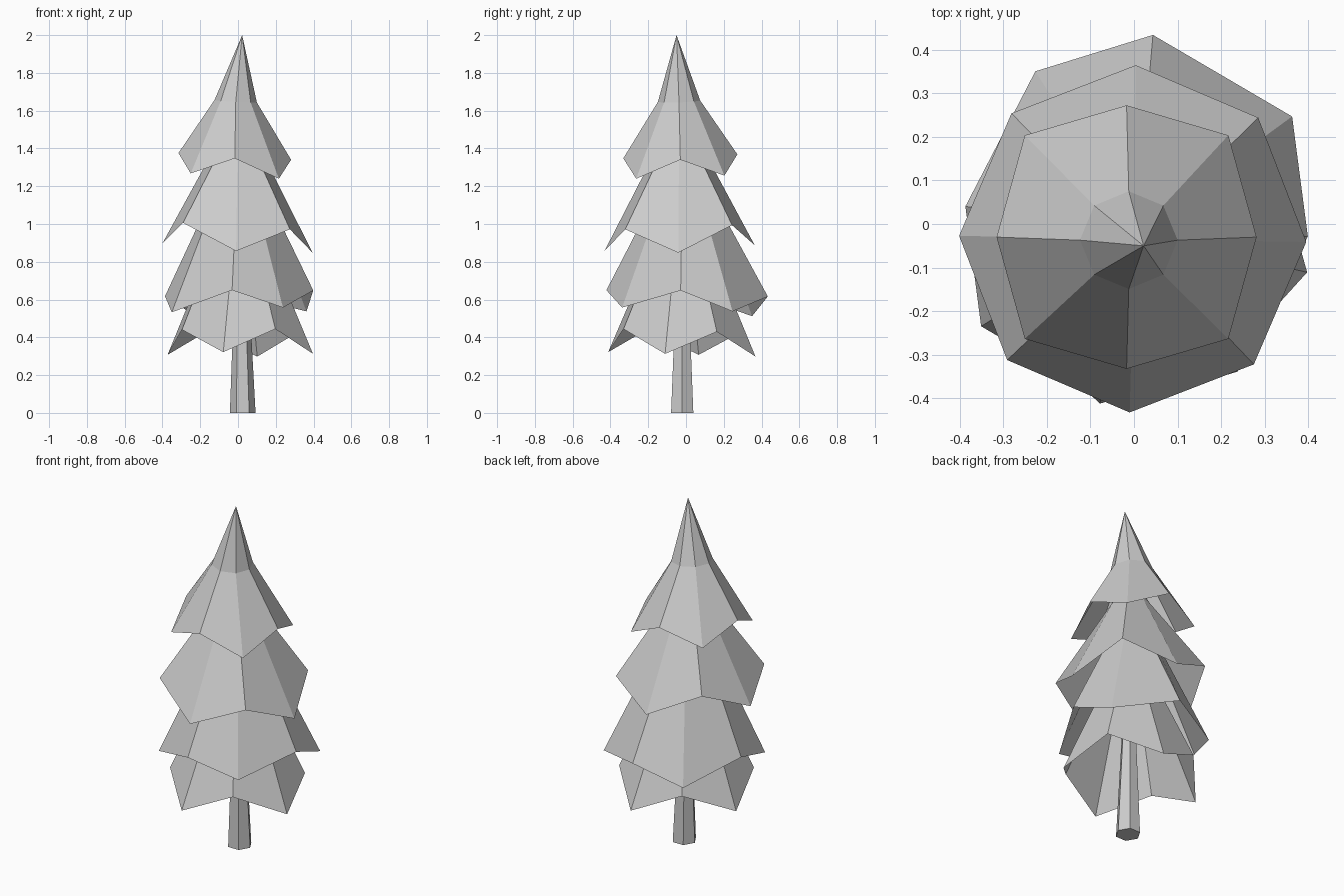
import bpy
import bmesh
from math import sin, cos, radians
from mathutils import Vector

if "Cube" in bpy.data.objects:
    bpy.data.objects.remove(bpy.data.objects["Cube"], do_unlink=True)

grey = bpy.data.materials.new("plain_grey")
grey.use_nodes = True
grey.diffuse_color = (0.6, 0.6, 0.6, 1)
grey.node_tree.nodes["Principled BSDF"].inputs["Base Color"].default_value = grey.diffuse_color


def finish(name, bm):
    mesh = bpy.data.meshes.new(name)
    bmesh.ops.recalc_face_normals(bm, faces=bm.faces)
    bm.to_mesh(mesh)
    bm.free()
    mesh.materials.append(grey)
    obj = bpy.data.objects.new(name, mesh)
    bpy.context.collection.objects.link(obj)
    return obj


def bridge(bm, lower, upper):
    n = len(lower)
    for i in range(n):
        j = (i + 1) % n
        bm.faces.new((lower[i], lower[j], upper[j], upper[i]))


def tier(name, centre, radii, turn, skew, heights, tilt, ring, ring_z, ring_r, apex):
    """Open, tilted eight-sided skirt with a zigzag rim, a neck ring and a point."""
    bm = bmesh.new()
    rim, neck = [], []
    for i in range(8):
        a = radians(turn + 45 * i + skew * (i % 2))
        d = Vector((cos(a), sin(a)))
        p = d * radii[i % 4]
        z = heights[i % 2] + p.dot(Vector(tilt))
        rim.append(bm.verts.new((centre[0] + p.x, centre[1] + p.y, z)))
        q = d * ring_r
        neck.append(bm.verts.new((ring[0] + q.x, ring[1] + q.y, ring_z + q.dot(Vector(tilt)))))
    bridge(bm, rim, neck)
    tip = bm.verts.new(apex)
    for i in range(8):
        bm.faces.new((neck[i], neck[(i + 1) % 8], tip))
    return finish(name, bm)


# Foliage, from the ground up
tier("bottom_branches", (0.012, -0.022), (0.395, 0.36, 0.4, 0.36), -13, -1,
     (0.31, 0.435), (0, -0.03), (0.01, -0.02), 0.96, 0.12, (0.01, -0.02, 1.25))
tier("lower_branches", (0.006, 0.006), (0.394, 0.43, 0.429, 0.415), -5, -6,
     (0.633, 0.535), (0.035, -0.042), (0.005, -0.01), 1.25, 0.1, (0, -0.02, 1.5))
tier("upper_branches", (-0.003, -0.034), (0.398, 0.4, 0.398, 0.4), -1, 0,
     (0.872, 1.0), (-0.06, 0.04), (0, -0.035), 1.42, 0.11, (0.01, -0.04, 1.64))
tier("top_branches", (-0.017, -0.03), (0.298, 0.33, 0.302, 0.33), 0, 0,
     (1.358, 1.262), (-0.06, 0.035), (-0.012, -0.037), 1.65, 0.112, (0.022, -0.05, 2))

# Tapered six-sided trunk
bm = bmesh.new()
rings = []
for x, y, z, r in ((0.025, -0.02, 0, 0.068), (0.016, -0.02, 0.95, 0.025)):
    rings.append([bm.verts.new((x + r * cos(radians(60 * i)), y + r * sin(radians(60 * i)), z))
                  for i in range(6)])
bridge(bm, *rings)
for ring in rings:
    bm.faces.new(ring)
finish("trunk", bm)
